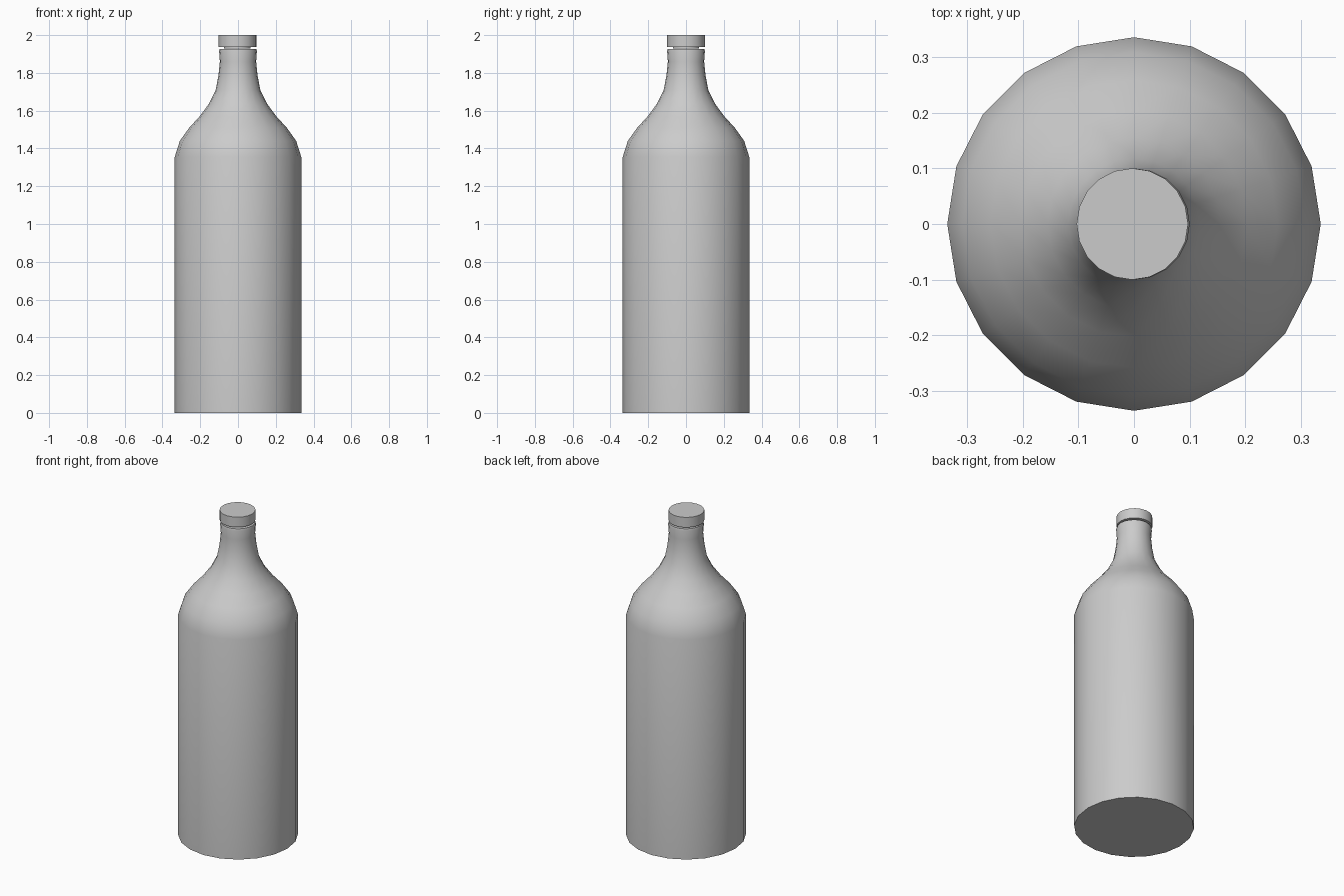
import bpy, bmesh
from math import radians, tau, cos, sin

if "Cube" in bpy.data.objects:
    bpy.data.objects.remove(bpy.data.objects["Cube"])

SIDES = 20


def lathe(name, profile, cx=0.0):
    """Revolve (radius, z) points around z and close both ends."""
    bm = bmesh.new()
    rings = [[bm.verts.new((cx + r * cos(tau * i / SIDES), r * sin(tau * i / SIDES), z))
              for i in range(SIDES)] for r, z in profile]
    for low, high in zip(rings, rings[1:]):
        for i in range(SIDES):
            j = (i + 1) % SIDES
            bm.faces.new((low[i], low[j], high[j], high[i]))
    bm.faces.new(rings[0][::-1])
    bm.faces.new(rings[-1])
    mesh = bpy.data.meshes.new(name)
    bm.to_mesh(mesh)
    bm.free()
    obj = bpy.data.objects.new(name, mesh)
    bpy.context.collection.objects.link(obj)
    bpy.ops.object.select_all(action='DESELECT')
    obj.select_set(True)
    bpy.context.view_layer.objects.active = obj
    bpy.ops.object.shade_smooth_by_angle(angle=radians(40))
    return obj


# Bottle body with rounded shoulder and gently flared neck
lathe("bottle", [
    (0.335, 0.0), (0.335, 1.355), (0.308, 1.44), (0.258, 1.51), (0.203, 1.57),
    (0.155, 1.635), (0.118, 1.71), (0.103, 1.79), (0.096, 1.86),
    (0.1, 1.915), (0.097, 1.927)])

# Stopper: narrow stem below a wide, very slightly offset cap
lathe("stopper", [
    (0.07, 1.928), (0.07, 1.938), (0.1, 1.938), (0.1, 2.0)], cx=-0.003)
